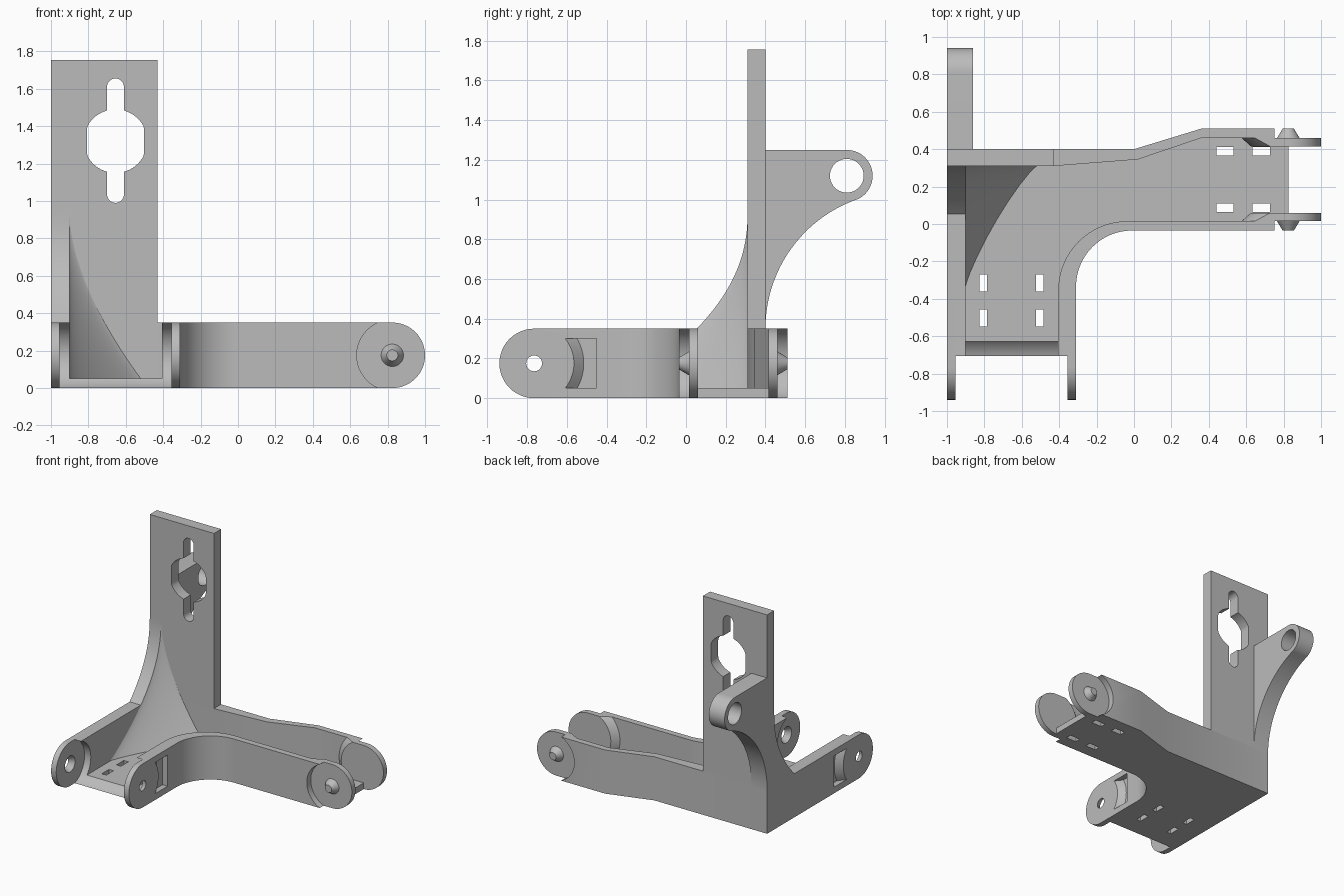
import bpy, bmesh
from math import sin, cos, pi, asin, radians

cube = bpy.data.objects.get("Cube")
if cube:
    bpy.data.objects.remove(cube)

grey = bpy.data.materials.new("plain grey")
grey.use_nodes = True
grey.diffuse_color = (0.5, 0.5, 0.5, 1)
grey.node_tree.nodes["Principled BSDF"].inputs["Base Color"].default_value = (0.5, 0.5, 0.5, 1)


def skin(name, loops):
    """Solid skinned through matching loops of 3D points."""
    bm = bmesh.new()
    rows = [[bm.verts.new(p) for p in loop] for loop in loops]
    n = len(rows[0])
    for low, high in zip(rows, rows[1:]):
        for i in range(n):
            j = (i + 1) % n
            bm.faces.new((low[i], low[j], high[j], high[i]))
    bm.faces.new(rows[0])
    bm.faces.new(rows[-1])
    bmesh.ops.recalc_face_normals(bm, faces=bm.faces)
    mesh = bpy.data.meshes.new(name)
    bm.to_mesh(mesh)
    bm.free()
    mesh.materials.append(grey)
    obj = bpy.data.objects.new(name, mesh)
    bpy.context.collection.objects.link(obj)
    return obj


def place(points, axis, d):
    if axis == "x":
        return [(d, u, v) for u, v in points]
    if axis == "y":
        return [(u, d, v) for u, v in points]
    return [(u, v, d) for u, v in points]


def prism(name, points, axis, a, b, points_b=None):
    return skin(name, [place(points, axis, a), place(points_b or points, axis, b)])


def box(name, x0, x1, y0, y1, z0, z1):
    return prism(name, [(x0, y0), (x1, y0), (x1, y1), (x0, y1)], "z", z0, z1)


def arc(cu, cv, r, start, end, n=24):
    steps = [radians(start + (end - start) * i / n) for i in range(n + 1)]
    return [(cu + r * cos(t), cv + r * sin(t)) for t in steps]


def circle(cu, cv, r, n=40):
    return arc(cu, cv, r, 0, 360, n)[:-1]


def cut(obj, cutter):
    cutter.hide_render = True
    mod = obj.modifiers.new("cut", "BOOLEAN")
    mod.operation, mod.solver, mod.object = "DIFFERENCE", "EXACT", cutter
    bpy.context.view_layer.objects.active = obj
    bpy.ops.object.modifier_apply(modifier=mod.name)
    bpy.data.objects.remove(cutter)


H, R, MID = 0.35, 0.175, 0.175     # wall height, tab radius, pivot height
PY, PX = -0.765, 0.825             # pivots of the front end and the side end

# L-shaped channel: outline, then hollowed
outline = ([(-1, -0.94), (-0.31, -0.94)] + arc(-0.01, -0.335, 0.30, 180, 90)
           + [(0.75, -0.035), (0.75, 0.05), (PX, 0.05), (PX, 0.42), (0.75, 0.42),
              (0.75, 0.51), (0.36, 0.51), (0, 0.4), (-1, 0.4)])
channel = prism("channel_body", outline, "z", 0, H)
hollow = ([(-0.9, -1.1), (-0.405, -1.1)] + arc(-0.035, -0.355, 0.37, 180, 90)
          + [(0.95, 0.015), (0.95, 0.46), (0.36, 0.46), (0.02, 0.345),
             (-0.43, 0.31), (-0.9, 0.31)])
cut(channel, prism("cutter", hollow, "z", 0.05, 0.5))

# Round clearance between the front tabs, and rounded tab ends
clear = arc(PY, MID, 0.185, 90, -90) + [(-1.1, -0.01), (-1.1, 0.36)]
cut(channel, prism("cutter", clear, "x", -0.955, -0.355))
ends = arc(PY, MID, R, 90, 270) + [(PY, -0.1), (-1.1, -0.1), (-1.1, 0.45), (PY, 0.45)]
cut(channel, prism("cutter", ends, "x", -1.1, -0.2))


# Front tabs: tapered pivot hole and a sloped pocket on each outer face
def pocket(r):
    a = math_angle = asin(0.125 / r) * 180 / pi
    return arc(PY, MID, r, -a, a, 16) + [(-0.45, 0.3), (-0.45, 0.05)]


for face, out in ((-1, -1), (-0.31, 1)):
    cut(channel, prism("cutter", circle(PY, MID, 0.037), "x", face + out * 0.005,
                       face - out * 0.06, circle(PY, MID, 0.073)))
    cut(channel, prism("cutter", pocket(0.195), "x", face + out * 0.005,
                       face - out * 0.045, pocket(0.25)))

# Side end: concave outer wall ends
for y0, y1 in ((-0.1, 0.015), (0.46, 0.6)):
    cut(channel, prism("cutter", circle(PX, MID, 0.19, 64), "y", y0, y1))

# Floor slots
for x in (-0.805, -0.505):
    for y in (-0.315, -0.502):
        cut(channel, box("cutter", x - 0.02, x + 0.02, y - 0.046, y + 0.046, -0.1, 0.1))
for x in (0.487, 0.68):
    for y in (0.087, 0.388):
        cut(channel, box("cutter", x - 0.046, x + 0.046, y - 0.023, y + 0.023, -0.1, 0.1))


# Side tabs: rounded plates with a bevelled root, and tapered pins
def tab(r):
    a = asin(R / r) * 180 / pi
    return arc(PX, MID, R, -90, 90, 32) + arc(PX, MID, r, 180 - a, 180 + a, 20)


for side, face, out in (("front", 0.015, -1), ("back", 0.46, 1)):
    prism(side + "_side_tab", tab(0.25), "y", face, face - out * 0.045, tab(0.2))
    prism(side + "_pin", circle(PX, MID, 0.06), "y", face, face + out * 0.05,
          circle(PX, MID, 0.03))

# Upright plate with a keyhole
plate = box("upright_plate", -1, -0.43, 0.31, 0.4, H, 1.755)
KX, KZ = -0.655, 1.32
keyhole = [(min(max(x, KX - 0.152), KX + 0.152), z) for x, z in circle(KX, KZ, 0.17, 64)]
cut(plate, prism("cutter", keyhole, "y", 0.2, 0.5))
slot = arc(KX, 1.61, 0.045, 0, 180, 16) + arc(KX, 1.035, 0.045, 180, 360, 16)
cut(plate, prism("cutter", slot, "y", 0.2, 0.5))

# Curved web above the outer wall
TOP, DROP = 0.93, 0.88


def web_y(z):
    return 0.31 - 0.64 * ((TOP - z) / DROP) ** 2.2


heights = [TOP - (TOP - H) * i / 20 for i in range(21)]
prism("side_web", [(web_y(z), z) for z in heights] + [(0.31, H)], "x", -1, -0.9)

# Curved corner gusset, narrowing upwards
rows = []
for i in range(25):
    u = 1 - 0.98 * i / 24
    dx, dy = 0.38 * u ** 1.7, 0.64 * u ** 2.2
    row = [(-0.9, 0.31)]
    for k in range(11):
        t = pi / 2 * k / 10
        row.append((-0.9 + dx * abs(cos(t)) ** 2.35, 0.31 - dy * sin(t) ** 2.35))
    rows.append(place(row, "z", TOP - DROP * u))
skin("corner_gusset", rows)

# Rear lug with an eye
lug_profile = ([(0.4, H), (0.4, 1.25)] + arc(0.81, 1.12, 0.13, 90, -62)
               + arc(1.09, H, 0.69, 109, 180))
lug = prism("rear_lug", lug_profile, "x", -1, -0.86)
cut(lug, prism("cutter", circle(0.81, 1.12, 0.085), "x", -1.1, -0.8))

# Smooth the curved faces, keep the edges sharp
bpy.ops.object.select_all(action="DESELECT")
for obj in bpy.context.collection.objects:
    if obj.type == "MESH":
        obj.select_set(True)
        bpy.context.view_layer.objects.active = obj
bpy.ops.object.shade_smooth_by_angle(angle=radians(30))
